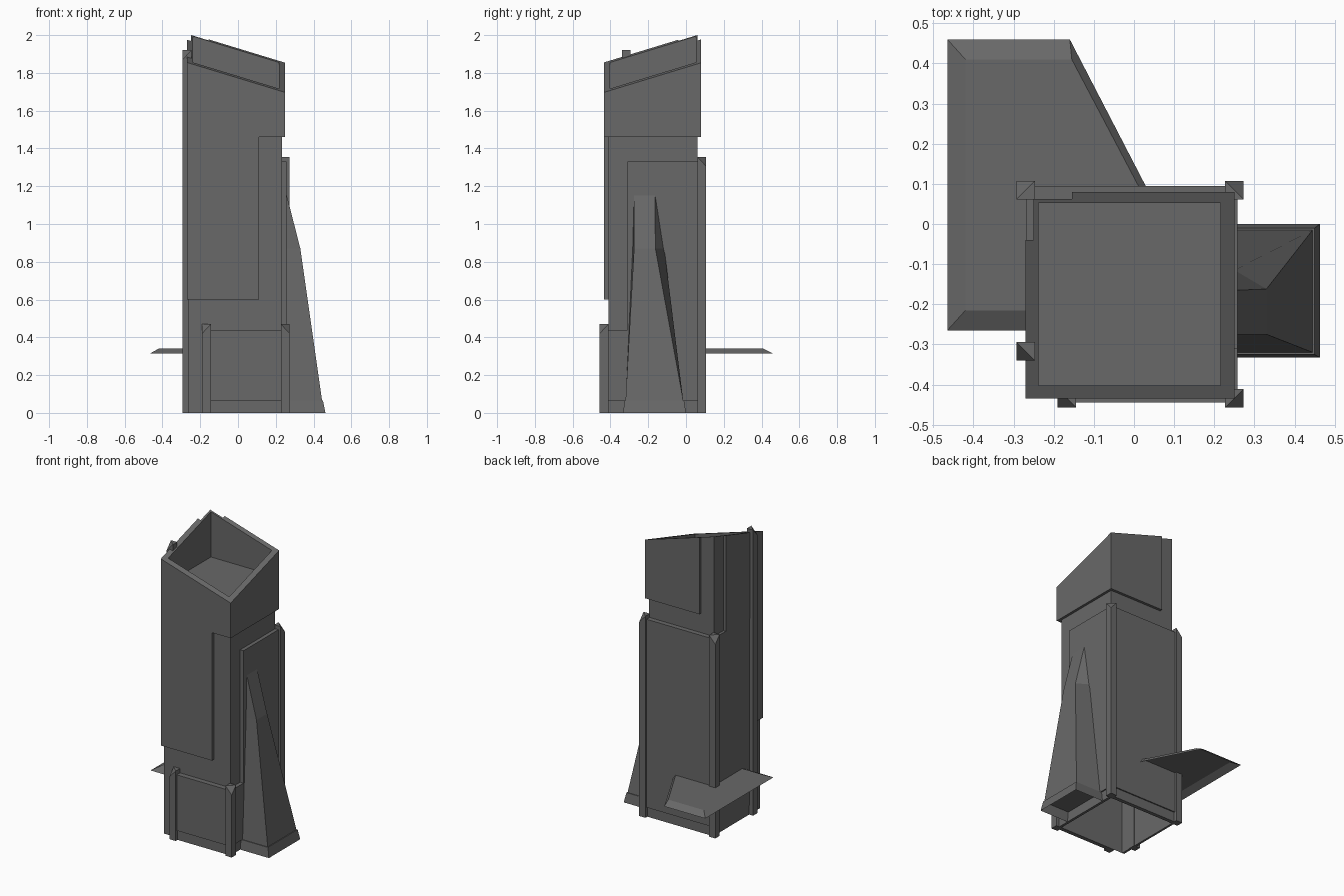
import bpy, bmesh

if "Cube" in bpy.data.objects:
    bpy.data.objects.remove(bpy.data.objects["Cube"])

# Dark grey finish for every part
dark = bpy.data.materials.new("dark_grey")
dark.diffuse_color = (0.14, 0.14, 0.14, 1)
dark.use_nodes = True
dark.node_tree.nodes["Principled BSDF"].inputs["Base Color"].default_value = dark.diffuse_color


def top(x, y):
    """Height of the slanted roof plane."""
    return 2.0 - 0.305 * (x + 0.25) + 0.305 * (y - 0.06)


def loft(name, rings, start=False, end=True):
    """Join matching rings of points with quads, optionally capped."""
    bm = bmesh.new()
    loops = [[bm.verts.new(p) for p in r] for r in rings]
    for a, b in zip(loops, loops[1:]):
        n = len(a)
        for i in range(n):
            j = (i + 1) % n
            bm.faces.new((a[i], a[j], b[j], b[i]))
    if start:
        bm.faces.new(loops[0][::-1])
    if end:
        bm.faces.new(loops[-1])
    bmesh.ops.recalc_face_normals(bm, faces=bm.faces)
    me = bpy.data.meshes.new(name)
    bm.to_mesh(me)
    bm.free()
    me.materials.append(dark)
    ob = bpy.data.objects.new(name, me)
    bpy.context.collection.objects.link(ob)
    return ob


def rect(x0, x1, y0, y1, z):
    """Rectangular ring; z is a number or a height function."""
    return [(x, y, z(x, y) if callable(z) else z)
            for x, y in ((x0, y0), (x1, y0), (x1, y1), (x0, y1))]


def box(name, x0, x1, y0, y1, z0, z1, closed=True):
    return loft(name, [rect(x0, x1, y0, y1, z0), rect(x0, x1, y0, y1, z1)], closed)


# Main shaft: open underneath, recessed slanted top
X0, X1, Y0, Y1 = -0.25, 0.233, -0.41, 0.062
inner = (-0.238, 0.216, -0.402, 0.052)
loft("tower_shaft", [rect(X0, X1, Y0, Y1, 0), rect(X0, X1, Y0, Y1, top),
                     rect(*inner, top), rect(*inner, 1.69)])

# Upper armour plates following the slanted top
loft("front_plate", [[(x, y, top(x, y) if z is None else z) for x, z in
                      ((-0.27, 0.6), (0.11, 0.6), (0.11, 1.46), (0.25, 1.46), (0.25, None), (-0.27, None))]
                     for y in (-0.435, Y0)], True)
loft("left_plate", [[(x, y, top(x, y) if z is None else z) for y, z in
                     ((-0.435, 0.6), (-0.31, 0.6), (-0.31, 1.32), (-0.04, 1.32), (-0.04, None), (-0.435, None))]
                    for x in (-0.27, X0)], True)
box("right_plate", X1, 0.25, -0.435, 0.08, 1.46, top)
box("back_plate", -0.155, 0.25, Y1, 0.08, 1.46, top)

# Lower wall panels, each with a slightly recessed skirt below
panels = {
    "front_panel": (-0.165, 0.25, -0.445, Y0, 0.44, (0, 0, 0.008, 0)),
    "right_low_panel": (X1, 0.258, -0.43, -0.31, 0.44, (0, -0.008, 0, 0)),
    "right_panel": (X1, 0.258, -0.31, 0.08, 1.33, (0, -0.008, 0, 0)),
    "back_panel": (-0.265, 0.25, Y1, 0.095, 1.33, (0, 0, 0, -0.008)),
    "left_panel": (-0.268, X0, -0.315, 0.08, 1.33, (0.004, 0, 0, 0)),
    "left_low_panel": (-0.265, X0, Y0, -0.315, 0.61, (0, 0, 0, 0)),
}
for name, (x0, x1, y0, y1, h, inset) in panels.items():
    box(name, x0, x1, y0, y1, 0.065, h)
    skirt = [a + b for a, b in zip((x0, x1, y0, y1), inset)]
    box(name + "_skirt", *skirt, 0, 0.065)

# Square posts with the outer top corner cut down
posts = {
    "back_right_post": (0.25, 0.084, 1, 1, 1.355),
    "back_left_post": (-0.27, 0.084, -1, 1, 1.355),
    "left_tall_post": (-0.27, -0.317, -1, -1, 1.92),
    "front_left_post": (-0.167, -0.434, -1, -1, 0.47),
    "front_right_post": (0.25, -0.434, 1, -1, 0.47),
}
r = 0.023
for name, (cx, cy, sx, sy, h) in posts.items():
    corners = [(cx + r * sx, cy + r * sy), (cx - r * sx, cy + r * sy),
               (cx - r * sx, cy - r * sy), (cx + r * sx, cy - r * sy)]
    ob = loft(name, [[(x, y, 0) for x, y in corners],
                     [(x, y, h - (0.05 if i == 0 else 0)) for i, (x, y) in enumerate(corners)]],
              True, False)
    # two triangles close the top so the cut stays flat
    bm = bmesh.new()
    bm.from_mesh(ob.data)
    bm.verts.ensure_lookup_table()
    v = bm.verts[4:8]
    bm.faces.new((v[0], v[1], v[3]))
    bm.faces.new((v[1], v[2], v[3]))
    bmesh.ops.recalc_face_normals(bm, faces=bm.faces)
    bm.to_mesh(ob.data)
    bm.free()


# Buttress on the right side
def section(z, xf, wall, face):
    return [(0.25, wall[0], z), (xf, face[0], z), (xf, face[1], z), (0.25, wall[1], z)]


loft("buttress", [section(0.065, 0.445, (-0.32, -0.015), (-0.32, -0.015)),
                  section(0.87, 0.33, (-0.283, -0.115), (-0.275, -0.162)),
                  section(1.16, 0.256, (-0.275, -0.16), (-0.275, -0.165))])
loft("buttress_foot", [rect(X1, 0.463, -0.333, 0.0, 0), rect(X1, 0.45, -0.325, -0.01, 0.065)])

# Ledge wrapping the back left corner: chamfered rim, open underneath
outer = [(-0.465, -0.265), (-0.26, -0.265), (-0.26, 0.07), (0.042, 0.07), (-0.16, 0.46), (-0.465, 0.46)]
inset = [(-0.42, -0.215), (-0.26, -0.215), (-0.26, 0.07), (0.024, 0.07), (-0.155, 0.41), (-0.42, 0.41)]
loft("ledge", [[(x, y, 0.315) for x, y in outer], [(x, y, 0.34) for x, y in inset]])
